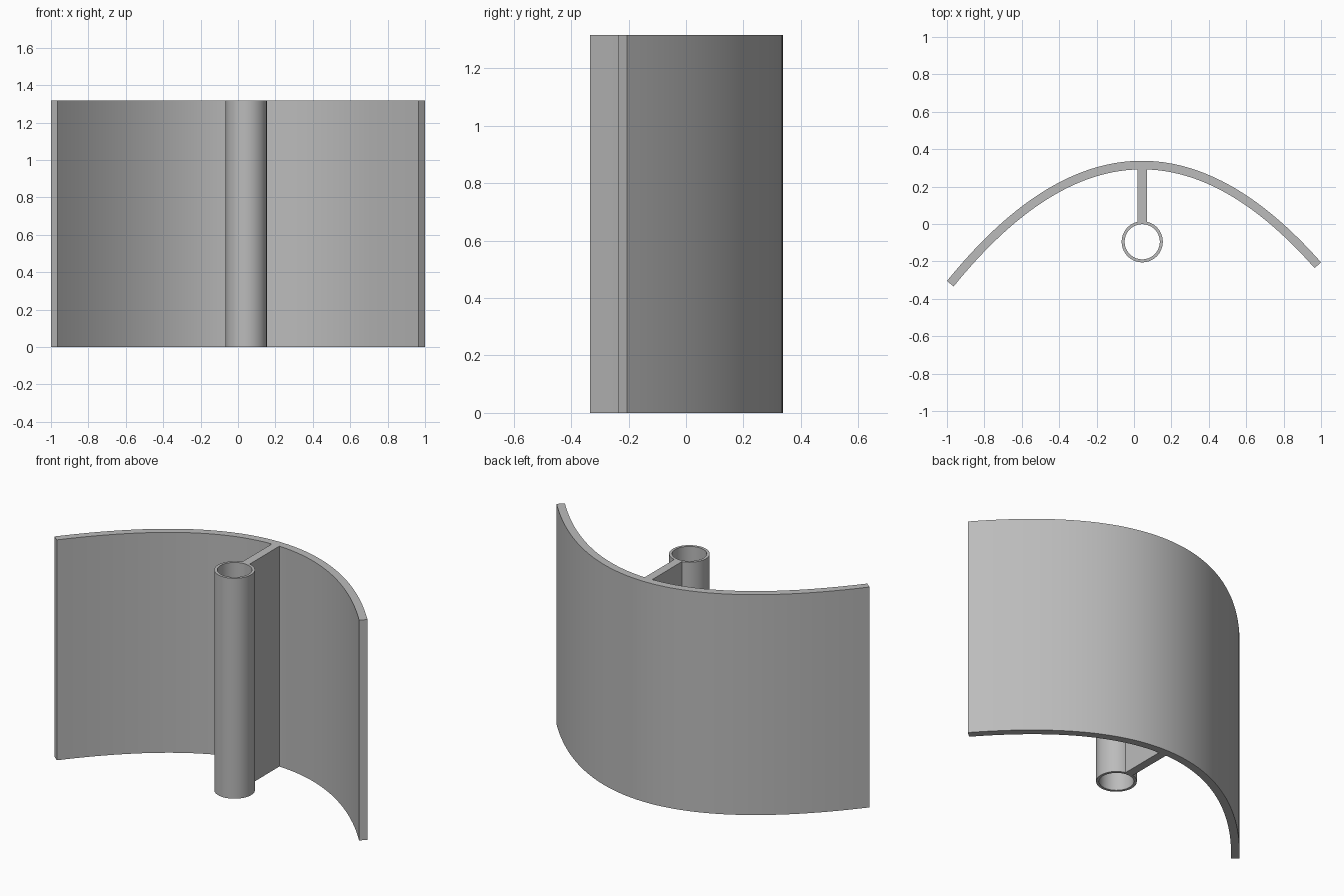
import bpy
import bmesh
from math import cos, sin, pi, radians, hypot

HEIGHT = 1.317
CENTRE_X = 0.044      # web and tube axis
TUBE_Y = -0.095
TUBE_OUTER, TUBE_INNER = 0.11, 0.094

cube = bpy.data.objects.get("Cube")
if cube:
    bpy.data.objects.remove(cube, do_unlink=True)

grey = bpy.data.materials.new("plain grey")
grey.use_nodes = True
colour = (0.5, 0.5, 0.5, 1)
grey.diffuse_color = colour
grey.node_tree.nodes["Principled BSDF"].inputs["Base Color"].default_value = colour


def extrude_band(name, outer, inner, closed=False):
    """Extrude the strip between two matching outlines up to full height."""
    bm = bmesh.new()
    rows = [[bm.verts.new((x, y, z)) for x, y in line]
            for line, z in ((outer, 0), (inner, 0), (inner, HEIGHT), (outer, HEIGHT))]
    n = len(outer)
    for i in range(n if closed else n - 1):
        j = (i + 1) % n
        for k in range(4):
            a, b = rows[k], rows[(k + 1) % 4]
            bm.faces.new((a[i], a[j], b[j], b[i]))
    if not closed:
        bm.faces.new([row[0] for row in rows])
        bm.faces.new([row[-1] for row in rows])
    bmesh.ops.recalc_face_normals(bm, faces=bm.faces)
    mesh = bpy.data.meshes.new(name)
    bm.to_mesh(mesh)
    bm.free()
    mesh.materials.append(grey)
    obj = bpy.data.objects.new(name, mesh)
    bpy.context.collection.objects.link(obj)
    bpy.ops.object.select_all(action='DESELECT')
    obj.select_set(True)
    bpy.context.view_layer.objects.active = obj
    bpy.ops.object.shade_smooth_by_angle(angle=radians(30))
    return obj


# Curved panel: parabolic back face, offset inward by its thickness
BEND, APEX_X, APEX_Y, THICKNESS = 0.592, 0.042, 0.338, 0.046
STEPS = 64
back, front = [], []
for i in range(STEPS + 1):
    x = -1 + 2 * i / STEPS
    y = APEX_Y - BEND * (x - APEX_X) ** 2
    slope = -2 * BEND * (x - APEX_X)
    length = hypot(1, slope)
    back.append((x, y))
    front.append((x + THICKNESS * slope / length, y - THICKNESS / length))
extrude_band("curved_panel", back, front)


# Hollow tube
def circle(radius, sides=64):
    return [(CENTRE_X + radius * cos(2 * pi * i / sides),
             TUBE_Y + radius * sin(2 * pi * i / sides)) for i in range(sides)]


extrude_band("tube", circle(TUBE_OUTER), circle(TUBE_INNER), closed=True)

# Flat web joining the tube to the panel
HALF_WEB = 0.025
web_ends = (TUBE_Y + TUBE_OUTER - 0.004, APEX_Y - THICKNESS + 0.001)
extrude_band("web",
             [(CENTRE_X - HALF_WEB, y) for y in web_ends],
             [(CENTRE_X + HALF_WEB, y) for y in web_ends])
